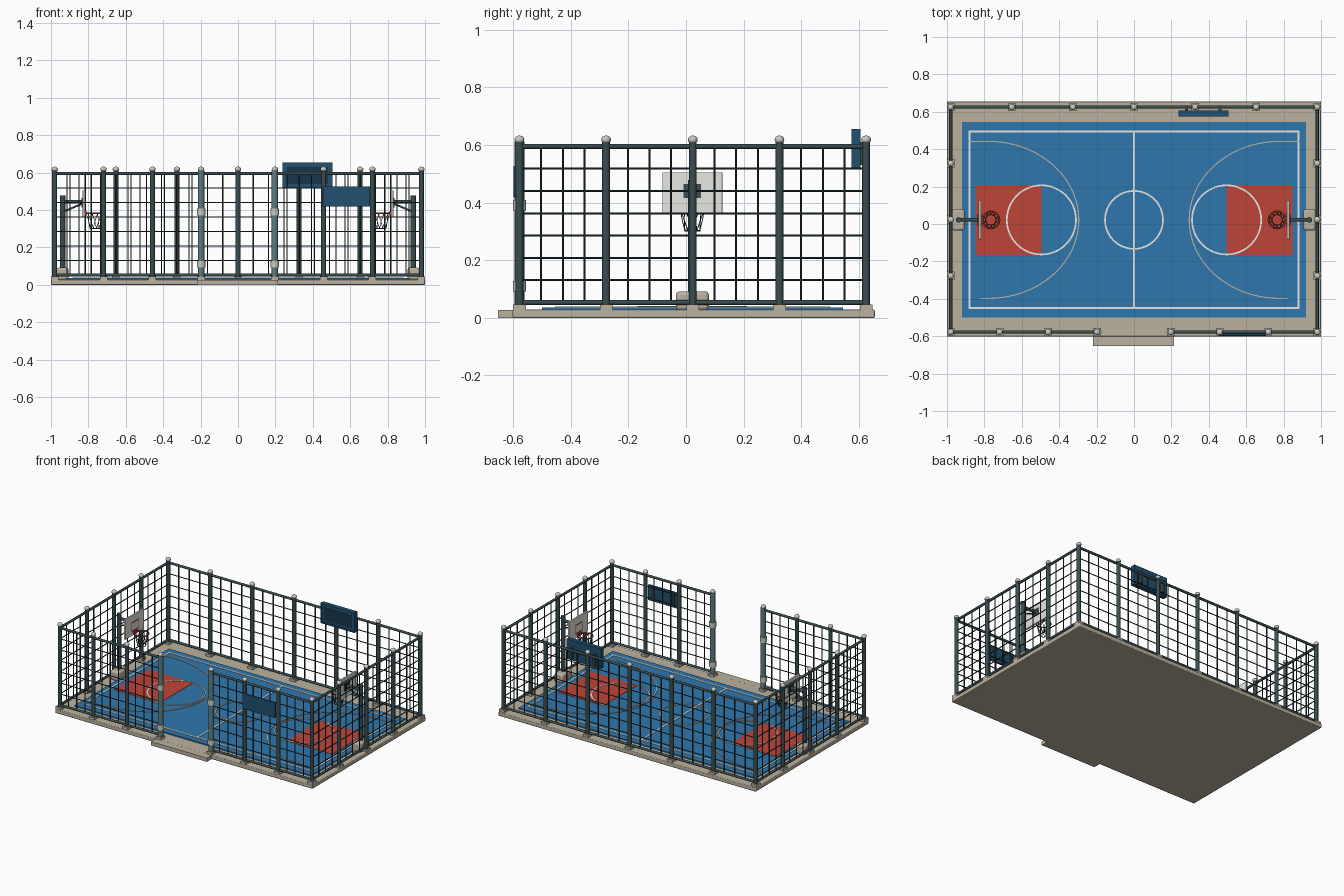
import bpy, bmesh, math
from mathutils import Vector, Matrix

if "Cube" in bpy.data.objects:
    bpy.data.objects.remove(bpy.data.objects["Cube"])

def mat(name, r, g, b):
    m = bpy.data.materials.new(name)
    m.diffuse_color = (r, g, b, 1)
    m.use_nodes = True
    m.node_tree.nodes["Principled BSDF"].inputs["Base Color"].default_value = m.diffuse_color
    return m

CONCRETE = mat("concrete", .50, .45, .35)
BLUE = mat("court_blue", .028, .185, .42)
RED = mat("red", .52, .06, .04)
WHITE = mat("white", .80, .80, .76)
STEEL = mat("steel", .042, .075, .08)
DARK = mat("dark_wire", .02, .04, .042)
GATE = mat("gate_steel", .115, .205, .225)
PALE = mat("pale_metal", .60, .60, .56)
NAVY = mat("navy", .015, .08, .16)
DISPLAY = mat("display", .008, .035, .07)

class Part:
    """Collects primitives into one named object."""
    def __init__(self, name, material):
        self.name, self.material, self.bm = name, material, bmesh.new()

    def box(self, x0, x1, y0, y1, z0, z1):
        c = Vector((x0 + x1, y0 + y1, z0 + z1)) / 2
        s = Matrix.Diagonal((abs(x1 - x0), abs(y1 - y0), abs(z1 - z0), 1))
        bmesh.ops.create_cube(self.bm, size=1, matrix=Matrix.Translation(c) @ s)

    def rod(self, a, b, r, n=8, r2=None):
        a, b = Vector(a), Vector(b)
        rot = (b - a).to_track_quat('Z', 'Y').to_matrix().to_4x4()
        bmesh.ops.create_cone(self.bm, cap_ends=True, segments=n, radius1=r, radius2=r if r2 is None else r2,
                              depth=(b - a).length, matrix=Matrix.Translation((a + b) / 2) @ rot)

    def ball(self, c, r, sz=1):
        bmesh.ops.create_uvsphere(self.bm, u_segments=12, v_segments=8, radius=r,
                                  matrix=Matrix.Translation(c) @ Matrix.Diagonal((1, 1, sz, 1)))

    def band(self, pts, w, z0, z1, closed=False):
        """Flat painted line following 2D points."""
        n, rows = len(pts), []
        for i, p in enumerate(pts):
            a = pts[i - 1] if (closed or i) else p
            b = pts[(i + 1) % n] if (closed or i < n - 1) else p
            t = Vector((b[0] - a[0], b[1] - a[1])).normalized()
            o = Vector((-t.y, t.x)) * w / 2
            rows.append([self.bm.verts.new((p[0] + s * o.x, p[1] + s * o.y, z))
                         for s, z in ((1, z0), (-1, z0), (-1, z1), (1, z1))])
        for i in range(n if closed else n - 1):
            r, q = rows[i], rows[(i + 1) % n]
            for k in range(4):
                self.bm.faces.new((r[k], r[(k + 1) % 4], q[(k + 1) % 4], q[k]))

    def torus(self, c, R, r, n=24, m=8):
        g = [[self.bm.verts.new((c[0] + (R + r * math.cos(v)) * math.cos(u), c[1] + (R + r * math.cos(v)) * math.sin(u),
                                 c[2] + r * math.sin(v))) for v in [j * math.tau / m for j in range(m)]]
             for u in [i * math.tau / n for i in range(n)]]
        for i in range(n):
            for j in range(m):
                h = g[(i + 1) % n]
                self.bm.faces.new((g[i][j], h[j], h[(j + 1) % m], g[i][(j + 1) % m]))

    def done(self, bevel=0):
        bmesh.ops.recalc_face_normals(self.bm, faces=self.bm.faces)
        me = bpy.data.meshes.new(self.name)
        self.bm.to_mesh(me)
        for p in me.polygons:
            p.use_smooth = True
        me.set_sharp_from_angle(angle=math.radians(50))
        me.materials.append(self.material)
        ob = bpy.data.objects.new(self.name, me)
        bpy.context.collection.objects.link(ob)
        if bevel:
            m = ob.modifiers.new("bevel", 'BEVEL')
            m.width, m.segments = bevel, 2
        return ob

def ring(cx, cy, rx, ry, a0=0, a1=360, n=48):
    return [(cx + rx * math.cos(math.radians(a0 + (a1 - a0) * i / n)),
             cy + ry * math.sin(math.radians(a0 + (a1 - a0) * i / n))) for i in range(n)]

CY, TOP = .022, .028          # court centre line, slab top
# slab, entrance step and playing surface
p = Part("slab", CONCRETE); p.box(-1, 1, -.602, .655, 0, TOP); p.done(.004)
p = Part("entrance_step", CONCRETE); p.box(-.22, .215, -.652, -.59, 0, TOP - .001); p.done()
p = Part("playing_surface", BLUE); p.box(-.92, .92, -.50, .545, TOP - .005, .036); p.done()

# painted keys and lines
keys, lines, arcs = Part("keys", RED), Part("court_lines", WHITE), Part("three_point_arcs", CONCRETE)
lines.box(-.005, .005, -.45, .495, .034, .039)
for y in (-.45, .495):
    lines.box(-.88, .88, y - .005, y + .005, .034, .039)
lines.band(ring(0, CY, .155, .155), .009, .034, .0405, True)
for s in (-1, 1):
    lines.box(s * .875, s * .885, -.455, .50, .034, .039)
    keys.box(s * .495, s * .847, CY - .187, CY + .187, .034, .038)
    lines.band(ring(s * .495, CY, .185, .185), .009, .034, .0405, True)
    half = ring(.78, CY, .485, .42, 90, 270, 40) + [(.78, CY - .42)]
    arcs.band([(s * x, y) for x, y in [(.885, CY + .42)] + half + [(.82, CY - .42)]], .006, .034, .0395)
for p in (keys, lines, arcs):
    p.done()

# fence: rows of posts joined by rails and wire mesh
posts, caps, plates = Part("fence_posts", STEEL), Part("post_caps", PALE), Part("post_base_plates", CONCRETE)
rails, wires = Part("fence_rails", STEEL), Part("fence_mesh", DARK)
gates, clamps = Part("gate_posts", GATE), Part("gate_clamps", PALE)
X, YB, YF, G, Z0, Z1 = .98, .625, -.578, .197, .053, .595
placed = set()

def fence(a, b, bays):
    a, b = Vector(a).to_3d(), Vector(b).to_3d()
    up = Vector((0, 0, 1))
    for z in (Z0, Z1):
        rails.rod(a + up * z, b + up * z, .0085)
    for k in range(1, 7):
        z = Z0 + (Z1 - Z0) * k / 7
        wires.rod(a + up * z, b + up * z, .0035, 6)
    for i in range(bays * 4 + 1):
        q = a.lerp(b, i / (bays * 4))
        if i % 4:
            wires.rod(q + up * Z0, q + up * Z1, .0035, 6)
            continue
        key = (round(q.x, 3), round(q.y, 3))
        if key in placed:
            continue
        placed.add(key)
        gate = abs(abs(q.x) - G) < .001 and q.y < 0
        (gates if gate else posts).rod(q + up * TOP, q + up * .612, .0175 if gate else .0135, 12)
        caps.ball(q + up * .618, .017, .85)
        plates.box(q.x - .02, q.x + .02, q.y - .022, q.y + .022, TOP - .005, .046)
        if gate:
            for z in (.11, .39):
                clamps.rod(q + up * (z - .018), q + up * (z + .018), .023, 12)

fence((-X, YB), (X, YB), 6)
for s in (-1, 1):
    fence((s * X, YF), (s * X, YB), 4)
    fence((s * X, YF), (s * G, YF), 3)
for p in (posts, caps, plates, rails, wires, gates, clamps):
    p.done()

# basketball hoops, mirrored at both ends
for s, side in ((-1, "left"), (1, "right")):
    p = Part(side + "_hoop_base", CONCRETE)
    p.box(s * .972, s * .905, CY - .057, CY + .057, TOP - .003, .092); p.done(.012)
    p = Part(side + "_hoop_stand", STEEL)
    p.rod((s * .938, CY, .08), (s * .938, CY, .478), .015, 12)
    p.rod((s * .938, CY, .445), (s * .83, CY, .445), .010, 10)
    p.rod((s * .938, CY, .39), (s * .83, CY, .435), .005, 8)
    p.box(s * .836, s * .829, CY - .03, CY + .03, .415, .465); p.done()
    p = Part(side + "_backboard", WHITE)
    p.box(s * .831, s * .818, CY - .104, CY + .104, .363, .505); p.done(.002)
    p = Part(side + "_hoop_rim", RED)
    for y in (-.036, .036):
        p.box(s * .819, s * .8155, CY + y - .003, CY + y + .003, .395, .455)
    for z in (.395, .455):
        p.box(s * .819, s * .8155, CY - .039, CY + .039, z - .003, z + .003)
    p.box(s * .82, s * .808, CY - .018, CY + .018, .372, .392)
    p.torus((s * .765, CY, .383), .046, .0045); p.done()
    p = Part(side + "_net", DARK)
    loop = lambda k, r, z: (s * .765 + r * math.cos(k * math.tau / 10), CY + r * math.sin(k * math.tau / 10), z)
    for k in range(10):
        for d in (-.5, .5):
            p.rod(loop(k, .045, .381), loop(k + d, .035, .34), .0016, 5)
            p.rod(loop(k + d, .035, .34), loop(k + 2 * d, .027, .302), .0016, 5)
    p.torus((s * .765, CY, .302), .027, .002, 20, 5)
    p.done()

# scoreboard on the back fence
p = Part("scoreboard", NAVY)
p.box(.238, .505, .580, .606, .515, .655)
for z in (.52, .65):
    p.box(.238, .505, .574, .582, z - .005, z + .005)
for x in (.243, .50):
    p.box(x - .005, x + .005, .574, .582, .515, .655)
p.done()
p = Part("scoreboard_display", DISPLAY); p.box(.262, .481, .5785, .581, .54, .63); p.done()
p = Part("scoreboard_brackets", STEEL)
for x in (.28, .46):
    p.box(x - .008, x + .008, .604, .628, .53, .61)
p.done()

# sign on the front fence
p = Part("sign_panel", NAVY); p.box(.452, .707, -.599, -.586, .418, .527); p.done(.003)
p = Part("sign_brackets", STEEL)
for x in (.50, .66):
    p.box(x - .006, x + .006, -.588, -.574, .43, .515)
p.done()
